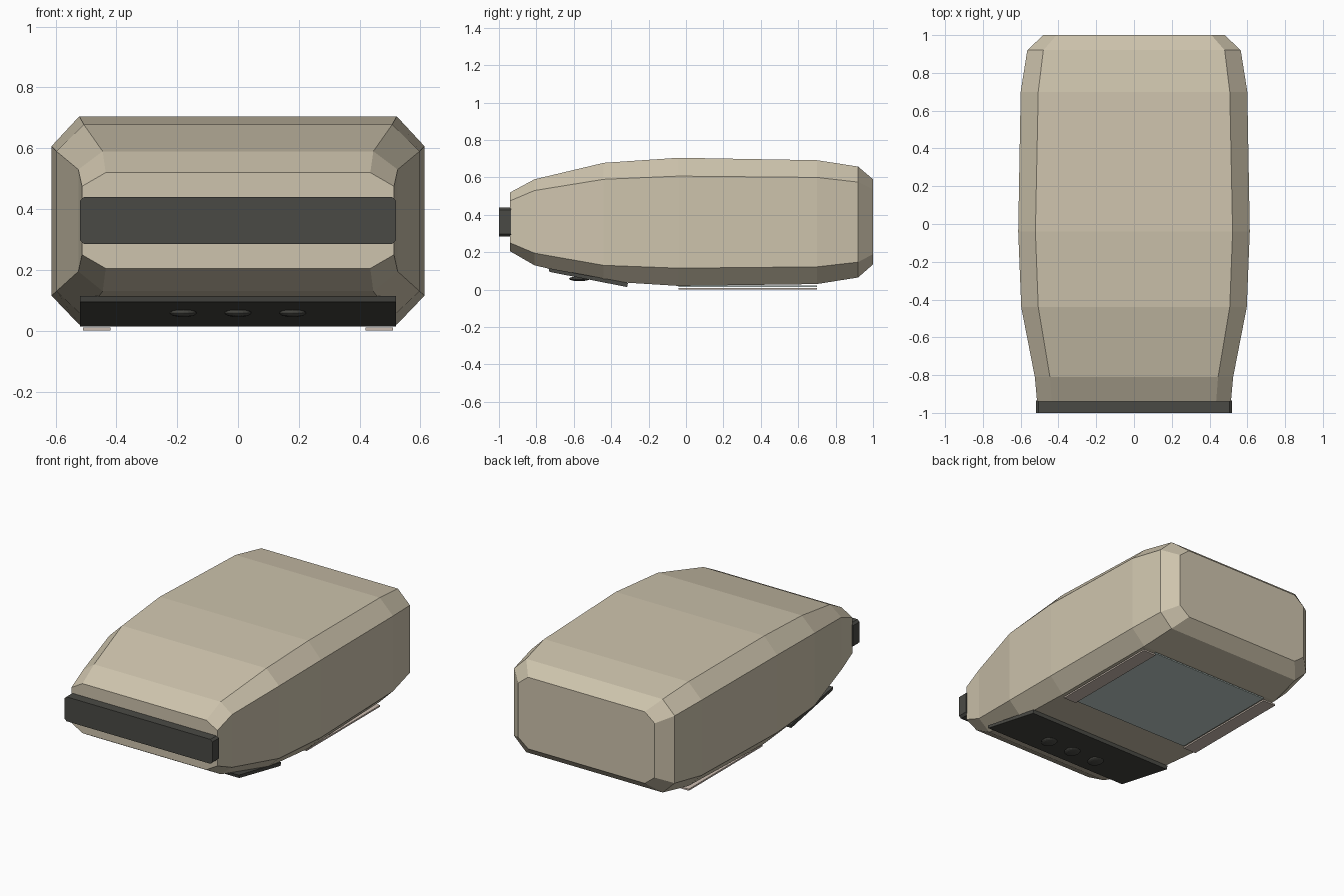
import bpy, bmesh
from mathutils import Matrix

cube = bpy.data.objects.get("Cube")
if cube:
    bpy.data.objects.remove(cube, do_unlink=True)


def material(name, rgb):
    # 8-bit display colour converted to linear
    lin = [((c / 255 + 0.055) / 1.055) ** 2.4 for c in rgb] + [1.0]
    m = bpy.data.materials.new(name)
    m.use_nodes = True
    m.diffuse_color = lin
    bsdf = m.node_tree.nodes["Principled BSDF"]
    bsdf.inputs["Base Color"].default_value = lin
    bsdf.inputs["Roughness"].default_value = 0.7
    return m


beige = material("warm beige", (206, 196, 173))
dark = material("dark grey", (74, 74, 69))
taupe = material("pale taupe", (205, 190, 178))
glass = material("pale grey blue", (192, 207, 202))


def finish(name, bm, mat):
    bmesh.ops.recalc_face_normals(bm, faces=bm.faces)
    mesh = bpy.data.meshes.new(name)
    bm.to_mesh(mesh)
    bm.free()
    mesh.materials.append(mat)
    obj = bpy.data.objects.new(name, mesh)
    bpy.context.collection.objects.link(obj)
    return obj


def loft(name, rings, mat):
    """Skin a list of closed rings and cap both ends."""
    bm = bmesh.new()
    loops = [[bm.verts.new(p) for p in ring] for ring in rings]
    n = len(loops[0])
    for a, b in zip(loops, loops[1:]):
        for i in range(n):
            j = (i + 1) % n
            bm.faces.new((a[i], a[j], b[j], b[i]))
    bm.faces.new(loops[0])
    bm.faces.new(loops[-1])
    return finish(name, bm, mat)


def octagon(y, inner, outer, bottom, low, high, top):
    """Rectangle with cut corners standing across the y axis."""
    half = [(inner, bottom), (outer, low), (outer, high), (inner, top)]
    points = half + [(-x, z) for x, z in reversed(half)]
    return [(x, y, z) for x, z in points]


def box(name, x0, x1, y0, y1, z0, z1, mat):
    rings = [[(x0, y, z0), (x1, y, z0), (x1, y, z1), (x0, y, z1)] for y in (y0, y1)]
    return loft(name, rings, mat)


# Body shell: cut-corner sections from front to back
sections = [
    (-0.94, 0.435, 0.513, 0.205, 0.25, 0.475, 0.52),
    (-0.81, 0.445, 0.525, 0.13, 0.195, 0.53, 0.59),
    (-0.44, 0.507, 0.597, 0.045, 0.13, 0.59, 0.678),
    (-0.04, 0.522, 0.613, 0.02, 0.115, 0.607, 0.705),
    (0.70, 0.507, 0.60, 0.03, 0.122, 0.60, 0.692),
    (0.92, 0.48, 0.565, 0.065, 0.147, 0.575, 0.658),
    (1.0, 0.41, 0.48, 0.135, 0.19, 0.535, 0.59),
]
loft("body_shell", [octagon(*s) for s in sections], beige)

# Front bar with cut corners
loft("front_bar", [octagon(y, 0.506, 0.52, 0.285, 0.298, 0.427, 0.44)
                   for y in (-1.0, -0.935)], dark)

# Sloping control panel under the nose
profile = [(-0.735, 0.115), (-0.73, 0.095), (-0.315, 0.014), (-0.31, 0.036)]
loft("control_panel", [[(x, y, z) for y, z in profile] for x in (-0.52, 0.52)], dark)

# Three low round buttons on the panel
for side, x in (("right", -0.18), ("middle", 0), ("left", 0.18)):
    bm = bmesh.new()
    bmesh.ops.create_uvsphere(bm, u_segments=16, v_segments=8, radius=1,
                              matrix=Matrix.Translation((x, -0.57, 0.058))
                              @ Matrix.Diagonal((0.045, 0.055, 0.013, 1)))
    finish(side + "_button", bm, dark)

# Bottom window and the rails beside it
box("bottom_window", -0.42, 0.42, -0.04, 0.70, 0.014, 0.022, glass)
for side, s in (("right", -1), ("left", 1)):
    box(side + "_rail", s * 0.42, s * 0.51, -0.04, 0.70, 0, 0.01, taupe)
